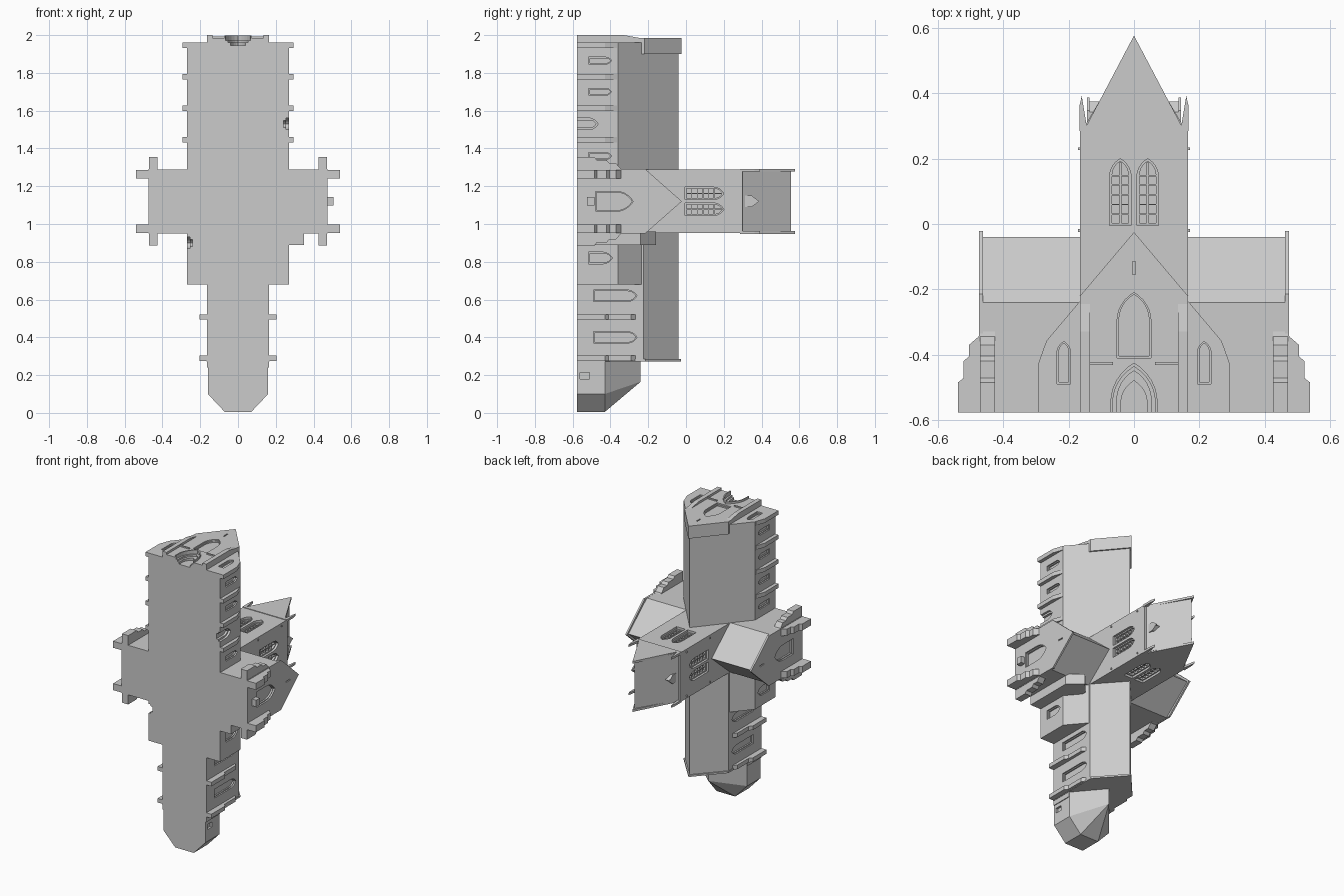
import bpy, bmesh, math

if "Cube" in bpy.data.objects:
    bpy.data.objects.remove(bpy.data.objects["Cube"], do_unlink=True)

stone = bpy.data.materials.new("grey_stone")
stone.use_nodes = True
GREY = (0.6, 0.6, 0.6, 1)
stone.diffuse_color = GREY
stone.node_tree.nodes["Principled BSDF"].inputs["Base Color"].default_value = GREY

G = -0.577      # floor plane (the building's own "up" is +y)
MID = 1.12      # crossing centre along z


def finish(bm, name):
    bmesh.ops.recalc_face_normals(bm, faces=bm.faces)
    me = bpy.data.meshes.new(name)
    bm.to_mesh(me)
    bm.free()
    me.materials.append(stone)
    ob = bpy.data.objects.new(name, me)
    bpy.context.scene.collection.objects.link(ob)
    return ob


def prism(name, pts, axis, a, b):
    """Extrude a profile of (x, y) along z, (z, y) along x, or (x, z) along y."""
    place = {"z": lambda p, t: (p[0], p[1], t),
             "x": lambda p, t: (t, p[1], p[0]),
             "y": lambda p, t: (p[0], t, p[1])}[axis]
    bm = bmesh.new()
    lo = [bm.verts.new(place(p, a)) for p in pts]
    hi = [bm.verts.new(place(p, b)) for p in pts]
    bm.faces.new(lo)
    bm.faces.new(hi)
    for i in range(len(pts)):
        j = (i + 1) % len(pts)
        bm.faces.new((lo[i], lo[j], hi[j], hi[i]))
    return finish(bm, name)


def box(name, x0, x1, y0, y1, z0, z1):
    return prism(name, [(x0, y0), (x1, y0), (x1, y1), (x0, y1)], "z", z0, z1)


def house(c, half, eave, ridge, base=G):
    return [(c - half, base), (c + half, base), (c + half, eave), (c, ridge), (c - half, eave)]


def arch(c, w, y0, y1):
    """Pointed arch outline."""
    r, rise = w / 2, w * 0.85
    side = [(-r + w * math.cos(a), y1 - rise + rise * math.sin(a) / math.sin(math.pi / 3))
            for a in (math.pi / 3 * i / 6 for i in range(7))]
    right = [(r, y0)] + side
    return [(c + x, y) for x, y in right] + [(c - x, y) for x, y in reversed(right[:-1])]


def cut(body, cutter):
    cutter.hide_render = True
    mod = body.modifiers.new("cut", "BOOLEAN")
    mod.operation = "DIFFERENCE"
    mod.solver = "EXACT"
    mod.object = cutter
    with bpy.context.temp_override(object=body, active_object=body, selected_objects=[body]):
        bpy.ops.object.modifier_apply(modifier=mod.name)
    bpy.data.objects.remove(cutter, do_unlink=True)


def window(body, axis, face, s, c, w, y0, y1, depth=0.018, rim=0.006):
    """Two-step arched recess in a wall whose outer plane is `face`, facing s."""
    cut(body, prism("cutter", arch(c, w, y0, y1), axis, face + s * 0.05, face - s * depth / 2))
    cut(body, prism("cutter", arch(c, w - 2 * rim, y0 + rim, y1 - rim), axis,
                    face + s * 0.05, face - s * depth))


# Main bodies
nave = prism("nave", house(0, 0.27, -0.36, -0.04), "z", 0.68, 1.96)
west_front = prism("west_front", house(0, 0.165, -0.22, -0.025), "z", 1.9, 1.985)
chancel = prism("chancel", house(0, 0.165, -0.225, -0.04), "z", 0.28, 0.96)
east_gable = prism("east_gable_coping", house(0, 0.168, -0.215, -0.027), "z", 0.273, 0.285)
transept = prism("transept", house(MID, 0.169, -0.24, -0.04), "x", -0.468, 0.468)
tower = box("tower", -0.165, 0.165, G, 0.30, 0.952, 1.288)

# Apse with faceted hipped roof
plan = [(-0.16, 0.28), (-0.16, 0.1), (-0.07, 0.005), (0.07, 0.005), (0.16, 0.1), (0.16, 0.28)]
apse = prism("apse", plan, "y", G, -0.43)
box("apse_junction", -0.165, 0.165, G, -0.43, 0.24, 0.29)
bm = bmesh.new()
for x, z in plan:
    bm.verts.new((x, -0.43, z))
for z in (0.165, 0.28):
    bm.verts.new((0, -0.24, z))
bmesh.ops.convex_hull(bm, input=bm.verts)
finish(bm, "apse_roof")
cut(apse, box("cutter", 0.145, 0.3, -0.56, -0.51, 0.18, 0.215))

# West front: portal, windows, buttresses and string course
for w, top, floor_z in ((0.13, -0.435, 1.972), (0.105, -0.45, 1.96), (0.08, -0.48, 1.945)):
    for body in (west_front, nave):
        cut(body, prism("cutter", arch(0, w, G - 0.02, top), "z", floor_z, 2.05))
hood = prism("portal_hood", arch(0, 0.145, G, -0.425), "z", 1.98, 1.998)
cut(hood, prism("cutter", arch(0, 0.13, G - 0.02, -0.437), "z", 1.9, 2.05))
window(west_front, "z", 1.985, 1, 0, 0.104, -0.41, -0.21)
cut(west_front, box("cutter", -0.004, 0.004, -0.155, -0.115, 1.975, 2.05))
for s in (-1, 1):
    prism("west_buttress", [(1.95, G), (2.0, G), (2.0, -0.33), (1.984, -0.24), (1.95, -0.24)],
          "x", s * 0.135, s * 0.165)
    window(nave, "z", 1.96, 1, s * 0.215, 0.042, -0.49, -0.36)
    box("west_string_course", s * 0.065, s * 0.135, -0.432, -0.422, 1.98, 1.993)

# Side walls: windows, doors and buttresses
for s in (-1, 1):
    wall = s * 0.27
    for z in (1.865, 1.70, 1.36):
        window(nave, "x", wall, s, z, 0.036, -0.515, -0.395)
    if s > 0:
        window(nave, "x", wall, s, 0.82, 0.062, -0.515, -0.39)
        window(nave, "x", wall, s, 1.53, 0.062, G - 0.02, -0.465, 0.03, 0.012)
    else:
        window(nave, "x", wall, s, 0.78, 0.062, -0.515, -0.39)
        window(nave, "x", wall, s, 0.9, 0.062, G - 0.02, -0.465, 0.03, 0.012)
        window(nave, "x", wall, s, 1.53, 0.036, -0.515, -0.395)
    for z in (0.62, 0.40):
        window(chancel, "x", s * 0.165, s, z, 0.06, -0.49, -0.26)
    for z in (1.946, 1.78, 1.613, 1.446):
        prism("nave_buttress", [(s * 0.25, G), (s * 0.294, G), (s * 0.294, -0.43),
                                (s * 0.271, -0.365), (s * 0.25, -0.365)], "z", z - 0.014, z + 0.014)
    for z in (0.508, 0.29):
        prism("chancel_buttress", [(s * 0.15, G), (s * 0.203, G), (s * 0.203, -0.43),
                                   (s * 0.185, -0.41), (s * 0.185, -0.29), (s * 0.15, -0.25)],
              "z", z - 0.014, z + 0.014)

# Transept ends: coped gables, great windows, stepped corner buttresses
steps = [(-0.03, G), (0.067, G), (0.067, -0.485), (0.05, -0.472), (0.05, -0.42),
         (0.033, -0.405), (0.033, -0.37), (0.004, -0.345), (0.0, -0.325), (-0.03, -0.325)]
for s in (-1, 1):
    gable = prism("transept_gable", house(MID, 0.17, -0.215, -0.022), "x", s * 0.463, s * 0.475)
    for body in (gable, transept):
        window(body, "x", s * 0.475, s, MID, 0.105, -0.48, -0.28, 0.022)
    cut(gable, box("cutter", s * 0.467, s * 0.52, -0.16, -0.12, MID - 0.004, MID + 0.004))
    for z in (0.953, 1.242):
        prism("transept_end_buttress", [(s * (0.472 + d), y) for d, y in steps], "z", z, z + 0.045)
    for t in (-1, 1):
        prism("transept_side_buttress", [(MID + t * (0.168 + d), y) for d, y in steps],
              "x", s * 0.425, s * 0.472)
box("transept_wall_box", 0.47, 0.505, -0.525, -0.485, 1.097, 1.143)
prism("stair_turret", [(0.19, G), (0.35, G), (0.35, -0.24), (0.26, -0.16), (0.19, -0.24)],
      "z", 0.89, 0.96)

# Tower: paired belfry lancets with glazing bars on all four faces
for s in (-1, 1):
    for axis, face, c0 in (("z", MID + s * 0.168, 0), ("x", s * 0.165, MID)):
        for t in (-1, 1):
            c = c0 + t * 0.042
            window(tower, axis, face, s, c, 0.066, -0.005, 0.2, 0.03, 0.008)
            a, b = face - s * 0.034, face - s * 0.018
            bars = [(c - 0.003, c + 0.003, 0.002, 0.19)]
            bars += [(c - 0.026, c + 0.026, y - 0.002, y + 0.002)
                     for y in (0.03, 0.06, 0.09, 0.12, 0.148)]
            for u0, u1, y0, y1 in bars:
                prism("glazing_bar", [(u0, y0), (u1, y0), (u1, y1), (u0, y1)], axis, a, b)

# Tower saddleback roof, gables with corner pinnacles, and side dormers
prism("tower_roof", [(-0.16, 0.29), (0.16, 0.29), (0.15, 0.302), (0, 0.555), (-0.15, 0.302)],
      "z", 0.955, 1.285)
half = [(0.167, 0.285), (0.167, 0.362), (0.16, 0.392), (0.145, 0.302)]
outline = half + [(0, 0.577)] + [(-x, y) for x, y in reversed(half)]
for s in (-1, 1):
    prism("tower_gable", outline, "z", MID + s * 0.157, MID + s * 0.172)
    prism("tower_dormer", house(MID, 0.028, 0.343, 0.375, 0.29), "x", s * 0.03, s * 0.14)
    prism("dormer_coping", house(MID, 0.03, 0.348, 0.388, 0.29), "x", s * 0.137, s * 0.144)
    for y in (-0.02, 0.23):
        for t in (-1, 1):
            z = MID + t * 0.15
            box("tower_corner_stud", s * 0.16, s * 0.171, y - 0.004, y + 0.004, z - 0.005, z + 0.005)
